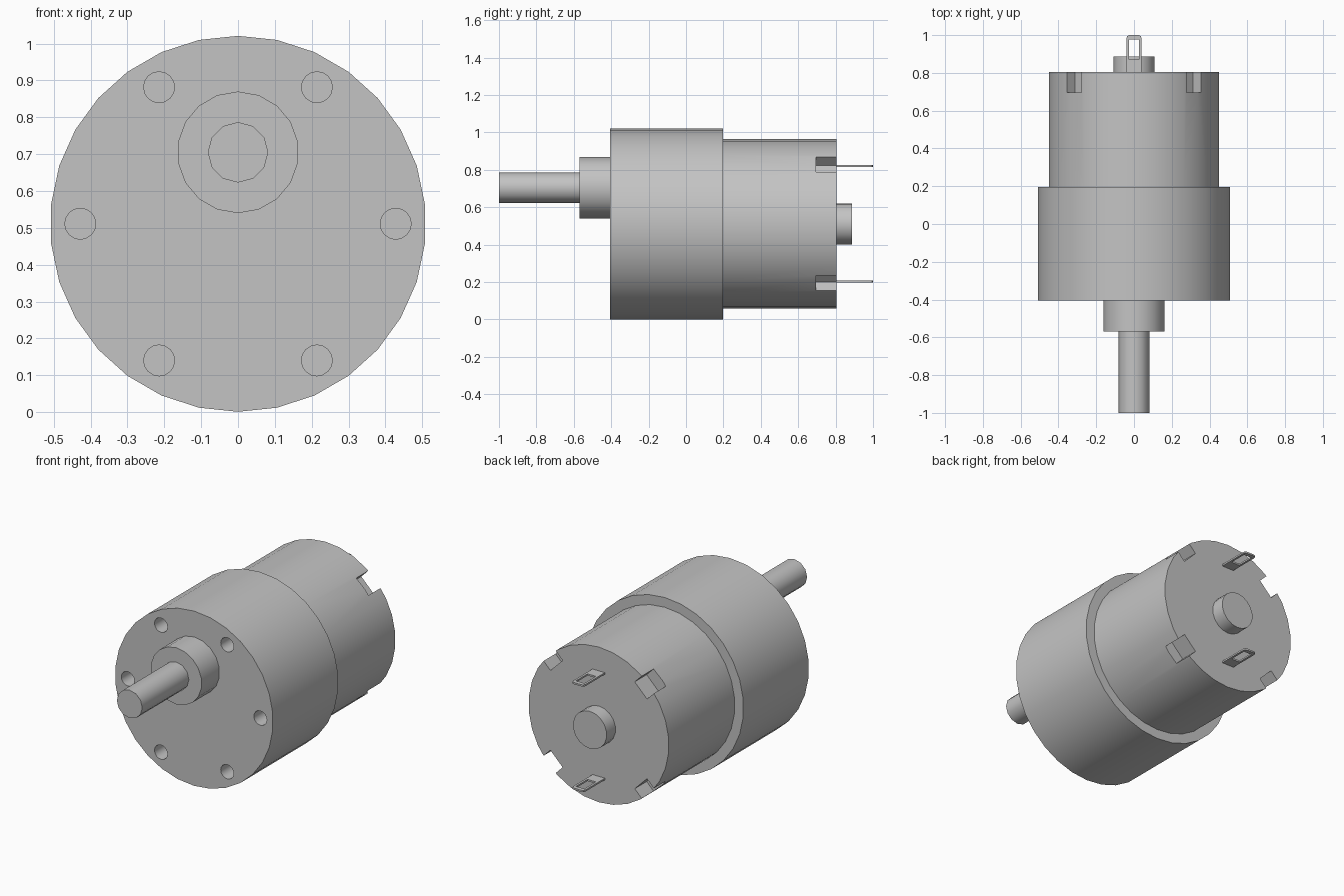
import bpy, bmesh
from math import sin, cos, pi, radians
from mathutils import Vector

cube = bpy.data.objects.get("Cube")
if cube:
    bpy.data.objects.remove(cube, do_unlink=True)

metal = bpy.data.materials.new("grey_metal")
metal.use_nodes = True
metal.diffuse_color = (0.55, 0.55, 0.55, 1)
metal.node_tree.nodes["Principled BSDF"].inputs["Base Color"].default_value = metal.diffuse_color

AXIS = 0.511     # height of the body axis
SHAFT = 0.705    # height of the offset output shaft


def ring(r, n, x=0, z=AXIS):
    """Regular outline in the xz plane with a corner at the top."""
    return [(x + r * sin(2 * pi * i / n), z + r * cos(2 * pi * i / n)) for i in range(n)]


def rect(x0, x1, z0, z1):
    return [(x0, z0), (x1, z0), (x1, z1), (x0, z1)]


def prism(name, pieces, chamfer=0):
    """One object from (outline, y0, y1) pieces extruded along y."""
    bm = bmesh.new()
    for outline, y0, y1 in pieces:
        face = bm.faces.new([bm.verts.new((x, y0, z)) for x, z in outline])
        out = bmesh.ops.extrude_face_region(bm, geom=[face], use_keep_orig=True)
        moved = [v for v in out["geom"] if isinstance(v, bmesh.types.BMVert)]
        bmesh.ops.translate(bm, verts=moved, vec=(0, y1 - y0, 0))
    bmesh.ops.recalc_face_normals(bm, faces=bm.faces[:])
    if chamfer:
        tip = max(v.co.y for v in bm.verts)
        edges = [e for e in bm.edges
                 if abs((e.verts[0].co - e.verts[1].co).normalized().z) > 0.9
                 and all(v.co.y > tip - 0.001 for v in e.verts)]
        bmesh.ops.bevel(bm, geom=edges, offset=chamfer, segments=2, profile=0.5, affect='EDGES')
    mesh = bpy.data.meshes.new(name)
    bm.to_mesh(mesh)
    bm.free()
    obj = bpy.data.objects.new(name, mesh)
    bpy.context.collection.objects.link(obj)
    mesh.materials.append(metal)
    return obj


def activate(obj):
    bpy.ops.object.select_all(action='DESELECT')
    obj.select_set(True)
    bpy.context.view_layer.objects.active = obj


def cut(obj, pieces):
    cutter = prism("cutter", pieces)
    cutter.hide_render = True
    mod = obj.modifiers.new("cut", 'BOOLEAN')
    mod.operation = 'DIFFERENCE'
    mod.solver = 'EXACT'
    mod.object = cutter
    activate(obj)
    bpy.ops.object.modifier_apply(modifier=mod.name)
    bpy.data.objects.remove(cutter, do_unlink=True)


parts = []

# Gearbox with six mounting holes in its front face
gearbox = prism("gearbox", [(ring(0.51, 30), -0.405, 0.197)])
holes = []
for i in range(6):
    a = i * pi / 3
    holes.append((ring(0.042, 16, 0.428 * cos(a), AXIS + 0.428 * sin(a)), -0.5, -0.3))
cut(gearbox, holes)
parts.append(gearbox)

# Motor can with four notches in its rear rim
motor = prism("motor_can", [(ring(0.453, 30), 0.197, 0.805)])
notches = []
for i in range(4):
    a = radians(45 + 90 * i)
    out, side = Vector((cos(a), sin(a))), Vector((-sin(a), cos(a)))
    corners = [out * r + side * s for r, s in
               ((0.385, -0.056), (0.55, -0.056), (0.55, 0.056), (0.385, 0.056))]
    notches.append(([(c.x, c.y + AXIS) for c in corners], 0.695, 0.9))
cut(motor, notches)
parts.append(motor)

# Shaft, front boss and rear bearing cap
parts.append(prism("front_boss", [(ring(0.165, 18, z=SHAFT), -0.57, -0.405)]))
parts.append(prism("output_shaft", [(ring(0.082, 12, z=SHAFT), -1.0, -0.57)]))
parts.append(prism("rear_bearing_cap", [(ring(0.109, 18), 0.805, 0.887)]))

# Two flat solder terminals with windows
for name, z in (("upper_terminal", 0.82), ("lower_terminal", 0.204)):
    tab = prism(name, [(rect(-0.04, 0.04, z - 0.005, z + 0.005), 0.8, 1.0)], chamfer=0.016)
    cut(tab, [(rect(-0.027, 0.027, z - 0.05, z + 0.05), 0.87, 0.976)])
    parts.append(tab)

for obj in parts:
    activate(obj)
    bpy.ops.object.shade_smooth_by_angle(angle=radians(32))
